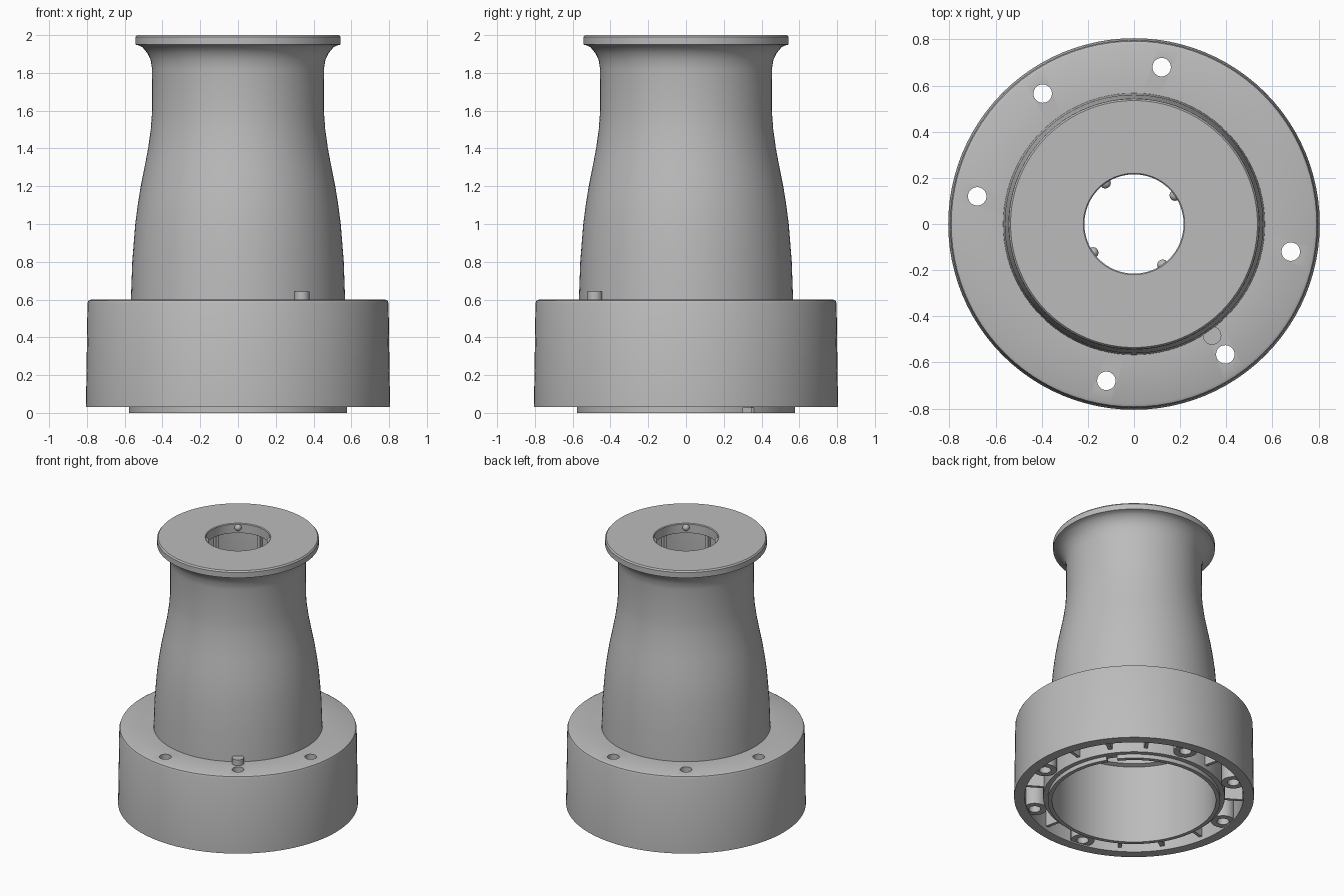
import bpy, bmesh
from math import sin, cos, pi, radians
from mathutils import Matrix

if "Cube" in bpy.data.objects:
    bpy.data.objects.remove(bpy.data.objects["Cube"])

grey = bpy.data.materials.new("grey")
grey.use_nodes = True
grey.diffuse_color = (0.5, 0.5, 0.5, 1)
grey.node_tree.nodes["Principled BSDF"].inputs["Base Color"].default_value = grey.diffuse_color


def finish(name, bm, smooth=True):
    bmesh.ops.recalc_face_normals(bm, faces=bm.faces)
    mesh = bpy.data.meshes.new(name)
    bm.to_mesh(mesh)
    bm.free()
    mesh.materials.append(grey)
    ob = bpy.data.objects.new(name, mesh)
    bpy.context.collection.objects.link(ob)
    if smooth:
        shade(ob)
    return ob


def activate(ob):
    bpy.ops.object.select_all(action="DESELECT")
    ob.select_set(True)
    bpy.context.view_layer.objects.active = ob


def shade(ob):
    activate(ob)
    bpy.ops.object.shade_smooth_by_angle(angle=radians(30))


def lathe(name, profile, centre=(0, 0), steps=96, smooth=True):
    """Revolve a closed (radius, height) loop around a vertical axis."""
    bm = bmesh.new()
    rings = []
    for i in range(steps):
        a = 2 * pi * i / steps
        rings.append([bm.verts.new((centre[0] + r * cos(a), centre[1] + r * sin(a), z))
                      for r, z in profile])
    n = len(profile)
    for i in range(steps):
        a, b = rings[i], rings[(i + 1) % steps]
        for j in range(n):
            k = (j + 1) % n
            bm.faces.new((a[j], b[j], b[k], a[k]))
    return finish(name, bm, smooth)


def cylinder(name, centre, radius, z0, z1):
    bm = bmesh.new()
    bmesh.ops.create_cone(bm, cap_ends=True, segments=32, radius1=radius, radius2=radius,
                          depth=z1 - z0,
                          matrix=Matrix.Translation((*centre, (z0 + z1) / 2)))
    return finish(name, bm)


def radial_box(name, degrees, r0, r1, z0, z1, width):
    """Box lying along a radius."""
    bm = bmesh.new()
    place = (Matrix.Rotation(radians(degrees), 4, "Z")
             @ Matrix.Translation(((r0 + r1) / 2, 0, (z0 + z1) / 2))
             @ Matrix.Diagonal((r1 - r0, width, z1 - z0, 1)))
    bmesh.ops.create_cube(bm, size=1, matrix=place)
    return finish(name, bm, smooth=False)


def polar(r, degrees):
    return r * cos(radians(degrees)), r * sin(radians(degrees))


def cut(ob, cutter):
    cutter.hide_render = True
    mod = ob.modifiers.new("cut", "BOOLEAN")
    mod.operation = "DIFFERENCE"
    mod.solver = "EXACT"
    mod.object = cutter
    activate(ob)
    bpy.ops.object.modifier_apply(modifier=mod.name)
    bpy.data.objects.remove(cutter)


# Hollow body: foot lip, underside channel, outer skirt, waist, flange, inner cavity
foot = [(0.55, 0), (0.578, 0), (0.578, 0.03), (0.61, 0.03), (0.61, 0.54),
        (0.735, 0.54), (0.735, 0.03)]
skirt = [(0.805, 0.03), (0.797, 0.58), (0.792, 0.594), (0.78, 0.6)]
waist = [(0.567, 0.6), (0.56, 0.8), (0.544, 1.0), (0.531, 1.1), (0.515, 1.2), (0.495, 1.3),
         (0.476, 1.4), (0.462, 1.5), (0.456, 1.58), (0.455, 1.82), (0.463, 1.87),
         (0.48, 1.905), (0.505, 1.935), (0.525, 1.945)]
flange = [(0.543, 1.95), (0.543, 1.99), (0.535, 2), (0.22, 2), (0.215, 1.995), (0.215, 1.93)]
cavity = [(0.41, 1.93), (0.41, 1.5), (0.43, 1.4), (0.47, 1.2), (0.495, 1.0),
          (0.515, 0.75), (0.52, 0.59), (0.55, 0.58)]
body = lathe("body", foot + skirt + waist + flange + cavity, smooth=False)

# Screw holes through the skirt top, with tubular bosses below
for angle in (80, 125, 170, 260, 305, 350):
    spot = polar(0.69, angle)
    cut(body, cylinder("hole_cutter", spot, 0.04, 0.4, 0.7))
    lathe("screw_boss", [(0.04, 0.04), (0.08, 0.04), (0.08, 0.56), (0.04, 0.56)], spot, 32)

# Notch in the foot lip
cut(body, radial_box("notch_cutter", 35, 0.5, 0.65, -0.05, 0.028, 0.07))
shade(body)

# Stiffening ribs in the channel and inside the neck
for i in range(8):
    angle = 12.5 + 45 * i
    radial_box("skirt_rib", angle, 0.6, 0.745, 0.06, 0.55, 0.022)
    radial_box("neck_rib", angle, 0.36, 0.42, 1.5, 1.935, 0.02)
for angle in (35, 215):
    radial_box("skirt_rib", angle, 0.6, 0.745, 0.06, 0.55, 0.03)

# Locating pin on the skirt
cylinder("locating_pin", polar(0.59, 305), 0.04, 0.55, 0.642)

# Small bumps inside the top opening
for angle in (35, 125, 215, 305):
    bm = bmesh.new()
    bmesh.ops.create_uvsphere(bm, u_segments=16, v_segments=10, radius=0.024,
                              matrix=Matrix.Translation((*polar(0.217, angle), 1.97)))
    finish("grip_bump", bm)
